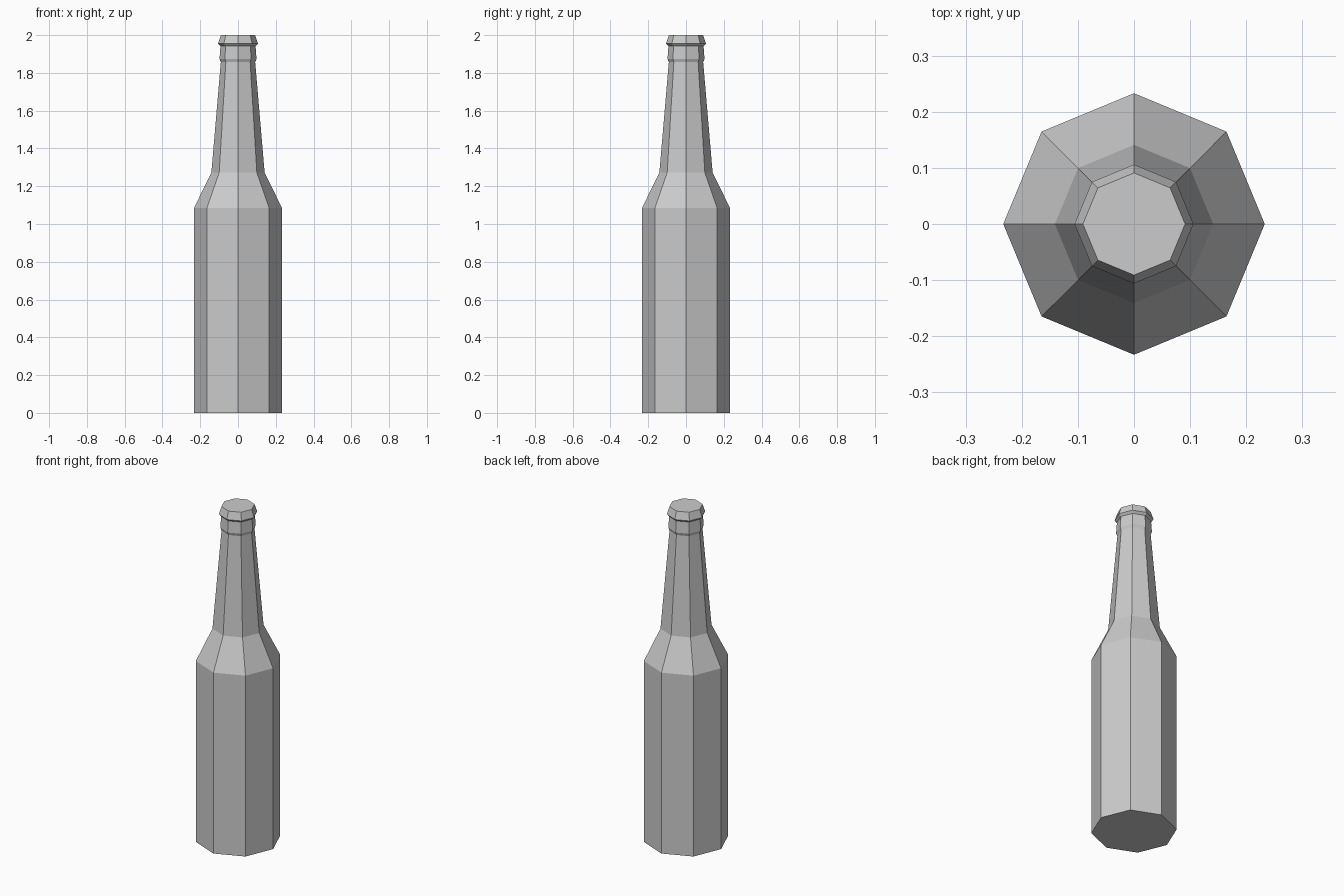
import bpy, bmesh
from math import cos, sin, pi

if "Cube" in bpy.data.objects:
    bpy.data.objects.remove(bpy.data.objects["Cube"])

SIDES = 8


def lathe(name, profile, cap_bottom=False, cap_top=False):
    """Revolve (radius, height) points into a flat-faced octagonal shell."""
    bm = bmesh.new()
    rings = [[bm.verts.new((r * cos(2 * pi * i / SIDES), r * sin(2 * pi * i / SIDES), z))
              for i in range(SIDES)] for r, z in profile]
    for low, high in zip(rings, rings[1:]):
        for i in range(SIDES):
            j = (i + 1) % SIDES
            bm.faces.new((low[i], low[j], high[j], high[i]))
    if cap_bottom:
        bm.faces.new(rings[0][::-1])
    if cap_top:
        bm.faces.new(rings[-1])
    mesh = bpy.data.meshes.new(name)
    bm.to_mesh(mesh)
    bm.free()
    obj = bpy.data.objects.new(name, mesh)
    bpy.context.collection.objects.link(obj)
    return obj


# Bottle: straight body, shoulder, tapering neck
lathe("bottle_body", [(0.233, 0), (0.233, 1.085), (0.141, 1.272), (0.091, 1.857)],
      cap_bottom=True)

# Raised collar around the mouth
lathe("neck_collar", [(0.091, 1.857), (0.098, 1.874), (0.093, 1.942)])

# Flared cap with a flat top
lathe("bottle_cap", [(0.093, 1.942), (0.106, 1.955), (0.091, 2.0)], cap_top=True)
